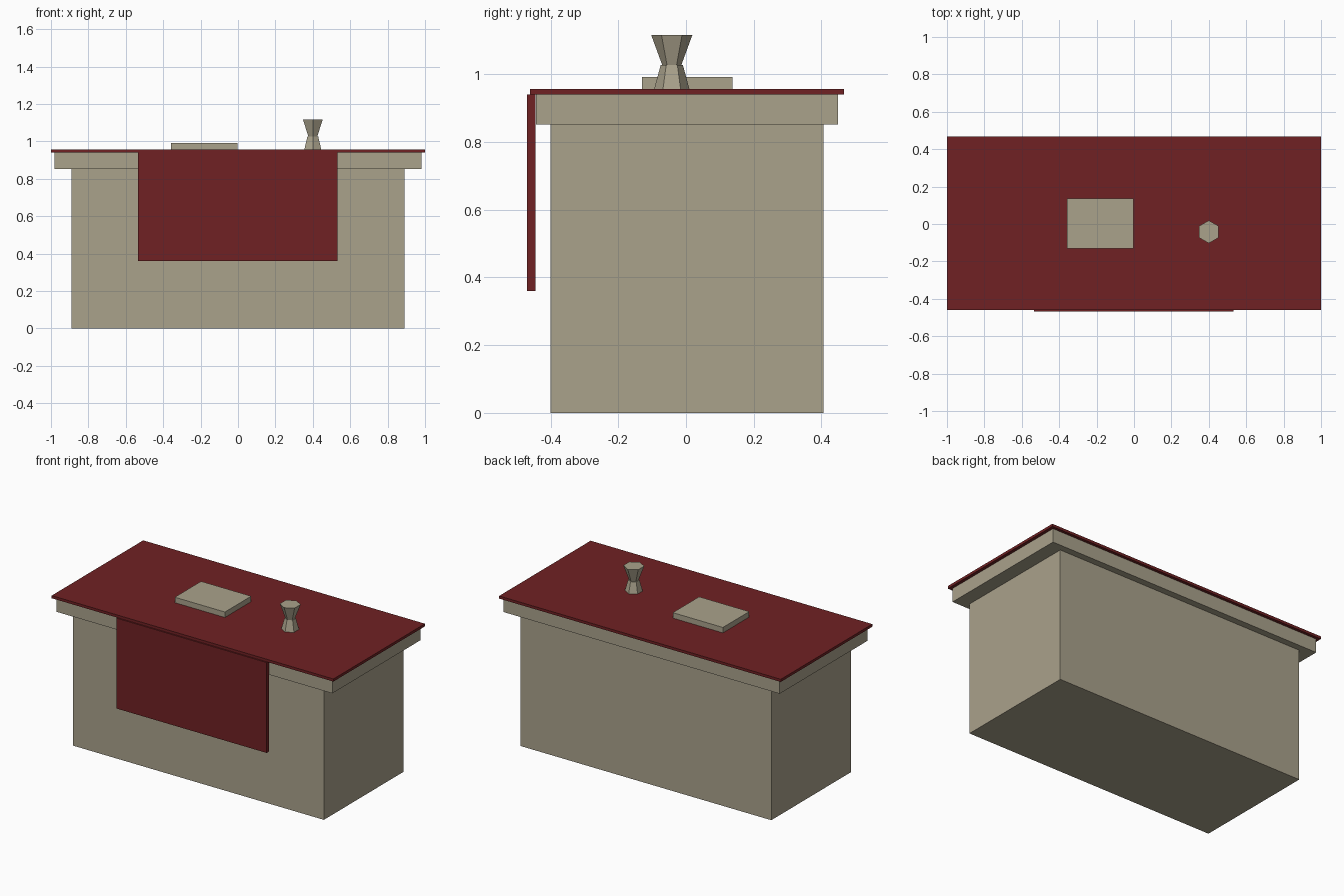
import bpy, bmesh, math
from mathutils import Matrix

if "Cube" in bpy.data.objects:
    bpy.data.objects.remove(bpy.data.objects["Cube"])


def material(name, rgb):
    m = bpy.data.materials.new(name)
    m.diffuse_color = (*rgb, 1)
    m.use_nodes = True
    m.node_tree.nodes["Principled BSDF"].inputs["Base Color"].default_value = m.diffuse_color
    return m


stone = material("pale stone", (0.40, 0.36, 0.26))
cloth = material("dark red cloth", (0.16, 0.0155, 0.017))


def finish(name, bm, mat):
    me = bpy.data.meshes.new(name)
    bm.to_mesh(me)
    bm.free()
    me.materials.append(mat)
    ob = bpy.data.objects.new(name, me)
    bpy.context.collection.objects.link(ob)
    return ob


def box(name, x, y, z, mat):
    """Box from (min, max) ranges."""
    bm = bmesh.new()
    bmesh.ops.create_cube(bm, size=1)
    for v in bm.verts:
        for i, (lo, hi) in enumerate((x, y, z)):
            v.co[i] = lo if v.co[i] < 0 else hi
    return finish(name, bm, mat)


def hex_cone(name, x, y, z, r_low, r_high, mat):
    """Six-sided frustum with corners pointing along y."""
    bm = bmesh.new()
    bmesh.ops.create_cone(bm, cap_ends=True, segments=6,
                          radius1=r_low, radius2=r_high, depth=z[1] - z[0])
    # put a corner exactly on the y axis
    c = bm.verts[:][0].co
    turn = math.pi / 2 - math.atan2(c.y, c.x)
    bmesh.ops.transform(bm, verts=bm.verts, matrix=Matrix.Translation(
        (x, y, sum(z) / 2)) @ Matrix.Rotation(turn, 4, 'Z'))
    return finish(name, bm, mat)


# table body and overhanging slab
box("table_body", (-0.89, 0.89), (-0.40, 0.406), (0, 0.852), stone)
box("table_slab", (-0.98, 0.98), (-0.443, 0.449), (0.852, 0.94), stone)

# cloth on top and drape hanging at the front
box("top_cloth", (-1, 1), (-0.461, 0.467), (0.94, 0.957), cloth)
box("front_drape", (-0.534, 0.532), (-0.469, -0.444), (0.36, 0.94), cloth)

# book and goblet standing on the cloth
box("book", (-0.358, -0.002), (-0.13, 0.137), (0.957, 0.992), stone)
hex_cone("goblet_foot", 0.4, -0.042, (0.957, 1.027), 0.052, 0.033, stone)
hex_cone("goblet_cup", 0.4, -0.042, (1.027, 1.117), 0.028, 0.061, stone)
